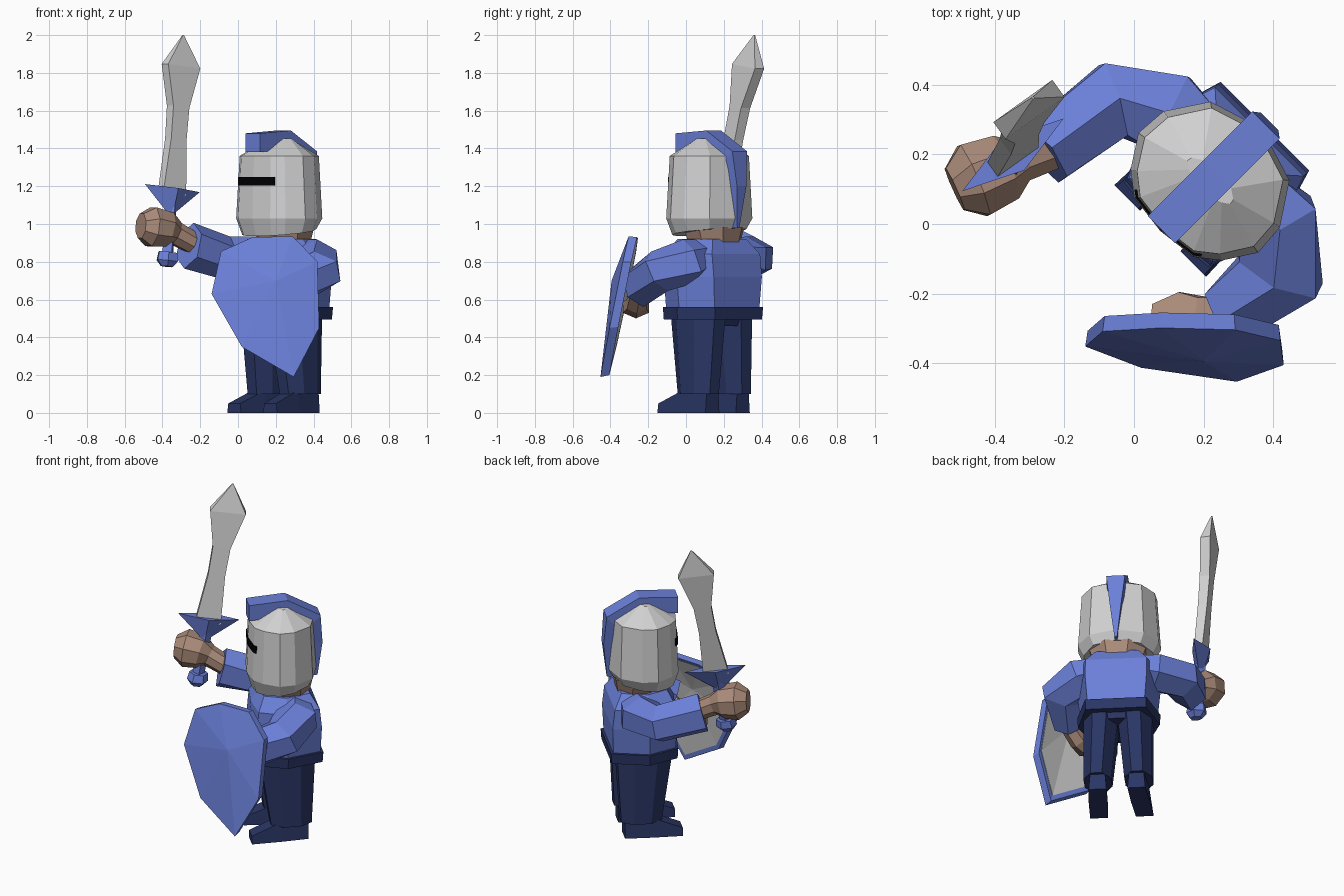
import bpy, bmesh, math
from mathutils import Vector

cube = bpy.data.objects.get("Cube")
if cube:
    bpy.data.objects.remove(cube, do_unlink=True)


def material(name, r, g, b):
    m = bpy.data.materials.new(name)
    m.use_nodes = True
    m.diffuse_color = (r, g, b, 1)
    m.node_tree.nodes["Principled BSDF"].inputs["Base Color"].default_value = (r, g, b, 1)
    return m


BLUE = material("tunic blue", 0.147, 0.216, 0.69)
NAVY = material("trouser navy", 0.023, 0.037, 0.13)
STEEL = material("steel grey", 0.64, 0.64, 0.64)
SKIN = material("skin tan", 0.40, 0.255, 0.19)
BLACK = material("slot black", 0, 0, 0)

# The body is turned 45 degrees: u is its left, v its back
CENTRE = Vector((0.22, 0.125, 0))
LEFT = Vector((1, -1, 0)).normalized()
BACK = Vector((1, 1, 0)).normalized()


def body(u, v, z):
    return CENTRE + LEFT * u + BACK * v + Vector((0, 0, z))


def loft(name, rings, mat):
    """Skin a list of equal-length point loops and cap both ends."""
    bm = bmesh.new()
    loops = [[bm.verts.new(p) for p in ring] for ring in rings]
    n = len(loops[0])
    for a, b in zip(loops, loops[1:]):
        for i in range(n):
            j = (i + 1) % n
            bm.faces.new((a[i], a[j], b[j], b[i]))
    bm.faces.new(loops[0][::-1])
    bm.faces.new(loops[-1])
    bmesh.ops.recalc_face_normals(bm, faces=bm.faces)
    mesh = bpy.data.meshes.new(name)
    bm.to_mesh(mesh)
    bm.free()
    mesh.materials.append(mat)
    obj = bpy.data.objects.new(name, mesh)
    bpy.context.collection.objects.link(obj)
    return obj


def mirrored(half):
    """Close a half outline that starts and ends on the middle line."""
    return half + [(-u, v) for u, v in half[-2:0:-1]]


def body_ring(outline, z, su=1.0, sv=1.0, tilt=0.0):
    return [body(u * su, v * sv, z + tilt * v) for u, v in outline]


def oval(cu, cv, ru, rv, z, n=8):
    angles = [math.tau * (i + 0.5) / n for i in range(n)]
    return [body(cu + ru * math.cos(a), cv + rv * math.sin(a), z) for a in angles]


def tube(name, stops, mat, n=6):
    """Each stop is (point, horizontal radius, vertical radius)."""
    pts = [Vector(s[0]) for s in stops]
    rings = []
    for i, (p, rh, rv) in enumerate(stops):
        t = (pts[min(i + 1, len(pts) - 1)] - pts[max(i - 1, 0)]).normalized()
        side = t.cross(Vector((0, 0, 1))).normalized()
        up = side.cross(t)
        angles = [math.tau * (k + 0.5) / n for k in range(n)]
        rings.append([pts[i] + side * rh * math.cos(a) + up * rv * math.sin(a) for a in angles])
    return loft(name, rings, mat)


# Helmet
HELM = mirrored([(0, -.205), (.12, -.19), (.185, -.14), (.243, -.05),
                 (.236, .045), (.16, .16), (0, .21)])
loft("helmet", [body_ring(HELM, .957, .86, .86, .1), body_ring(HELM, 1.03),
                body_ring(HELM, 1.36, .91, .93), body_ring(HELM, 1.452, .36, .16)], STEEL)

# Eye slot plate following the front of the helmet
front = [(-.14, -.176), (-.12, -.19), (0, -.205), (.12, -.19), (.14, -.176)]
slot = [(u * .975, v * .985) for u, v in front] + [(u * .94, v * .95) for u, v in front[::-1]]
loft("eye_slot", [body_ring(slot, z) for z in (1.205, 1.25)], BLACK)

# Crest, tapering down the back
crest = [(-.2, 1.48, 1.38, .055), (.03, 1.495, 1.4, .055),
         (.225, 1.385, 1.3, .055), (.24, 1.2, 1.2, .035), (.215, .98, .98, .008)]
loft("crest", [[body(-w, v, top), body(w, v, top),
                body(w, min(v, .15), low), body(-w, min(v, .15), low)]
               for v, top, low, w in crest], BLUE)

# Neck, torso, belt and hips
BELT = mirrored([(0, -.2), (.17, -.18), (.245, 0), (.18, .22), (0, .22)])
loft("neck", [oval(0, .04, .14, .12, .86), oval(0, .03, .185, .155, .985)], SKIN)
loft("torso", [body_ring(BELT, .55, .93, .93), body_ring(BELT, .72, 1, .96),
               body_ring(BELT, .84, 1, .9), body_ring(BELT, .92, .7, .68)], BLUE)
loft("belt", [body_ring(BELT, .495, .98, .98), body_ring(BELT, .56)], NAVY)
loft("hips", [oval(0, .02, .18, .15, .46), oval(0, .02, .2, .17, .52)], NAVY)

# Legs and boots
for side, word in ((1, "left"), (-1, "right")):
    loft(word + "_leg", [oval(side * .12, .035, .088, .13, .1),
                         oval(side * .1, .015, .108, .175, .5)], NAVY)
    rings = []
    for v, top, w in ((.135, .1, .052), (-.03, .12, .056), (-.205, .05, .052)):
        mid = side * (.122 - v * .06)
        rings.append([body(mid - w, v, 0), body(mid + w, v, 0),
                      body(mid + w * .85, v, top), body(mid - w * .85, v, top)])
    loft(word + "_boot", rings, NAVY)

# Sleeves and hands
tube("left_sleeve", [((.33, .1, .84), .1, .08), ((.405, .02, .805), .135, .12),
                     ((.422, -.14, .75), .14, .115), ((.275, -.255, .665), .1, .115)], BLUE)
tube("right_sleeve", [((.2, .24, .84), .1, .08), ((.11, .315, .815), .135, .12),
                      ((-.06, .355, .82), .125, .115), ((-.26, .2, .885), .105, .125)], BLUE)
tube("left_hand", [((.3, -.25, .65), .05, .05), ((.2, -.262, .575), .06, .055),
                   ((.13, -.265, .56), .08, .06), ((.05, -.26, .56), .035, .035)], SKIN)
tube("right_hand", [((-.24, .21, .9), .06, .06), ((-.33, .178, .95), .065, .065),
                    ((-.375, .16, .97), .105, .1), ((-.46, .125, .985), .118, .112),
                    ((-.515, .1, .99), .07, .07)], SKIN, 8)

# Sword: w runs across the blade, t through it
w = Vector((.81, .58, -.12)).normalized()
t = Vector((.58, -.81, 0)).normalized()


def on_axis(z):
    low, high = Vector((-.375, .12, .8)), Vector((-.29, .362, 2.0))
    return low.lerp(high, (z - low.z) / (high.z - low.z))


def diamond(z, rw, rt):
    c = on_axis(z)
    return [c + w * rw, c + t * rt, c - w * rw, c - t * rt]


def slab(z, rw, rt):
    c = on_axis(z)
    return [c + w * rw + t * rt, c + w * rw - t * rt, c - w * rw - t * rt, c - w * rw + t * rt]


loft("blade", [slab(1.16, .075, .025), slab(1.45, .05, .028), slab(1.62, .052, .03),
               slab(1.835, .105, .03), slab(2.0, .003, .003)], STEEL)
loft("guard", [diamond(1.06, .025, .025), diamond(1.19, .18, .055)], BLUE)
loft("grip", [diamond(.82, .035, .035), diamond(1.1, .035, .035)], BLUE)


def hexagon(z, r):
    return [on_axis(z) + w * r * math.cos(k * math.tau / 6) + t * r * math.sin(k * math.tau / 6)
            for k in range(6)]


loft("pommel", [hexagon(.775, .035), hexagon(.805, .062), hexagon(.85, .055)], BLUE)

# Shield: a leaning dished board with a steel lining behind
SHIELD = [(.077, .93), (.29, .935), (.42, .8), (.43, .45),
          (.295, .19), (.02, .35), (-.14, .63), (-.09, .855)]
BOSS = (.2, .7)


def shield_ring(scale, depth):
    ring = []
    for x, z in SHIELD:
        x = BOSS[0] + (x - BOSS[0]) * scale
        z = BOSS[1] + (z - BOSS[1]) * scale
        ring.append(Vector((x, -.295 - .2 * (.935 - z) - .03 * x + depth, z)))
    return ring


loft("shield", [shield_ring(.02, -.045), shield_ring(1, 0), shield_ring(.98, .045),
                shield_ring(.9, .04), shield_ring(.02, -.005)], BLUE)
loft("shield_lining", [shield_ring(.02, -.008), shield_ring(.9, .037),
                       shield_ring(.91, .045), shield_ring(.02, 0)], STEEL)
